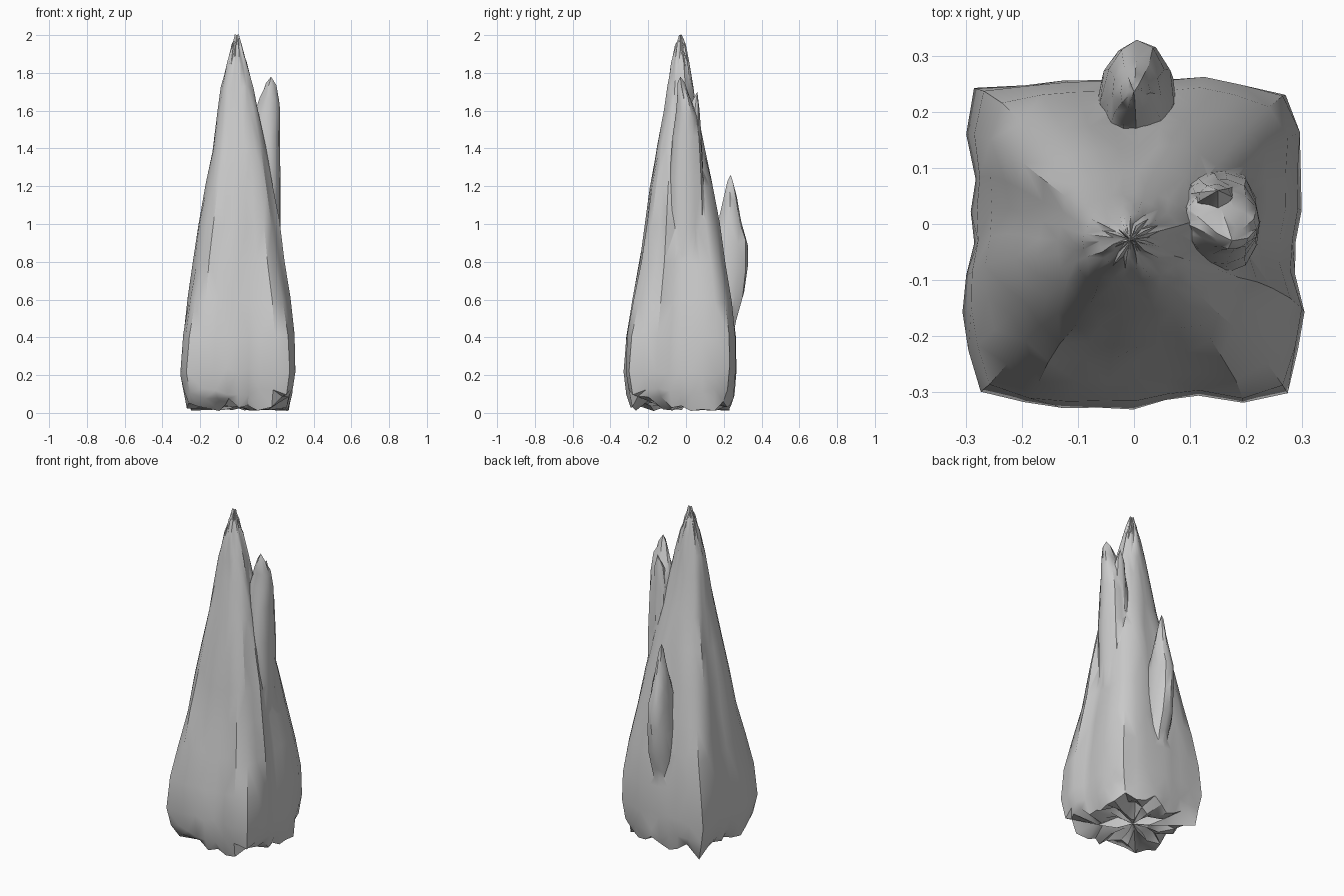
import bpy, bmesh, math, random
from mathutils import Vector, noise

random.seed(7)


def shard(name, rings, sides, tip, amp, seed, ragged=False):
    """Loft squarish rings (z, x0, x1, y0, y1, squareness) into a closed rock."""
    bm = bmesh.new()
    loops = []
    if ragged:  # broken underside: inner rings with uneven depth
        z, x0, x1, y0, y1, n = rings[0]
        for f in (0.3, 0.66):
            rings = rings[:]
            rings.insert(0 if f == 0.3 else 1,
                         (0.055, x0 * f, x1 * f, y0 * f, y1 * f, 3))
    for k, (z, x0, x1, y0, y1, n) in enumerate(rings):
        cx, cy, rx, ry = (x0 + x1) / 2, (y0 + y1) / 2, (x1 - x0) / 2, (y1 - y0) / 2
        loop = []
        for i in range(sides):
            a = 2 * math.pi * i / sides
            c, s = math.cos(a), math.sin(a)
            r = (abs(c) ** n + abs(s) ** n) ** (-1 / n)
            # vertical ridges and grooves that drift slowly with height
            w = noise.noise(Vector((c * 2.6, s * 2.6, z * 1.1 + seed)))
            w += 0.5 * noise.noise(Vector((c * 6, s * 6, z * 1.6 + seed + 9)))
            r *= 1.01 + amp * (w - 0.15)
            dz = 0
            if ragged and k < 3:
                dz = random.uniform(-0.045, 0.035)
                r *= random.uniform(0.94, 1.04)
            elif 0 < k:
                dz = random.uniform(-0.02, 0.02)
            loop.append(bm.verts.new((cx + rx * r * c, cy + ry * r * s, z + dz)))
        loops.append(loop)
    for lo, hi in zip(loops, loops[1:]):
        for i in range(sides):
            j = (i + 1) % sides
            bm.faces.new((lo[i], lo[j], hi[j], hi[i]))
    z, x0, x1, y0, y1, n = rings[0]
    bottom = bm.verts.new(((x0 + x1) / 2, (y0 + y1) / 2, z - 0.02))
    top = bm.verts.new(tip)
    for i in range(sides):
        j = (i + 1) % sides
        bm.faces.new((bottom, loops[0][j], loops[0][i]))
        bm.faces.new((top, loops[-1][i], loops[-1][j]))
    bmesh.ops.triangulate(bm, faces=bm.faces[:])
    bmesh.ops.recalc_face_normals(bm, faces=bm.faces[:])
    me = bpy.data.meshes.new(name)
    bm.to_mesh(me)
    bm.free()
    ob = bpy.data.objects.new(name, me)
    bpy.context.collection.objects.link(ob)
    return ob


# Main tapering spire with a ragged foot
spire = shard("rock_spire", [
    (0.055, -0.26, 0.27, -0.29, 0.24, 6),
    (0.11, -0.285, 0.285, -0.31, 0.25, 7),
    (0.22, -0.30, 0.298, -0.325, 0.257, 8),
    (0.40, -0.287, 0.293, -0.315, 0.256, 7),
    (0.60, -0.257, 0.27, -0.28, 0.237, 6),
    (0.80, -0.225, 0.235, -0.24, 0.205, 5),
    (1.00, -0.20, 0.21, -0.213, 0.175, 4),
    (1.20, -0.165, 0.18, -0.187, 0.135, 3.5),
    (1.40, -0.13, 0.145, -0.152, 0.095, 3),
    (1.60, -0.105, 0.105, -0.117, 0.055, 2.6),
    (1.72, -0.088, 0.082, -0.10, 0.038, 2.4),
    (1.84, -0.06, 0.05, -0.08, 0.018, 2.2),
    (1.93, -0.037, 0.022, -0.06, 0.0, 2),
    (1.985, -0.018, 0.004, -0.038, -0.018, 2),
], 32, (-0.007, -0.028, 2.0), 0.085, 3.1, ragged=True)

# Side pinnacle hugging the right flank
side = shard("side_pinnacle", [
    (0.75, 0.06, 0.225, -0.08, 0.09, 3),
    (1.00, 0.06, 0.222, -0.09, 0.10, 3),
    (1.25, 0.07, 0.222, -0.085, 0.09, 3),
    (1.45, 0.08, 0.22, -0.07, 0.08, 2.5),
    (1.58, 0.09, 0.222, -0.055, 0.06, 2.3),
    (1.66, 0.115, 0.217, -0.048, 0.03, 2),
    (1.73, 0.145, 0.203, -0.045, -0.005, 2),
], 14, (0.175, -0.03, 1.78), 0.10, 5.7)

# Small broken prong behind the side pinnacle
prong = shard("small_prong", [
    (1.30, 0.09, 0.18, -0.01, 0.09, 2.5),
    (1.50, 0.10, 0.185, 0.0, 0.08, 2.3),
    (1.62, 0.115, 0.175, 0.025, 0.072, 2),
], 9, (0.15, 0.06, 1.70), 0.10, 8.3)

# Free-standing shard on the back face
back = shard("back_shard", [
    (0.36, -0.04, 0.05, 0.15, 0.24, 2.3),
    (0.50, -0.06, 0.07, 0.12, 0.27, 2.3),
    (0.62, -0.065, 0.075, 0.11, 0.307, 2.2),
    (0.76, -0.06, 0.07, 0.11, 0.325, 2.2),
    (0.90, -0.05, 0.06, 0.12, 0.325, 2.2),
    (1.02, -0.04, 0.048, 0.17, 0.29, 2.1),
    (1.13, -0.025, 0.03, 0.20, 0.268, 2),
    (1.21, -0.012, 0.015, 0.22, 0.25, 2),
], 12, (0.0, 0.236, 1.26), 0.09, 1.9)

# Fuse the pieces into one weathered rock
bpy.context.view_layer.objects.active = spire
for part in (side, prong, back):
    mod = spire.modifiers.new("fuse", 'BOOLEAN')
    mod.operation = 'UNION'
    mod.solver = 'EXACT'
    mod.object = part
    bpy.ops.object.modifier_apply(modifier=mod.name)
    bpy.data.objects.remove(part)

bpy.ops.object.select_all(action='DESELECT')
spire.select_set(True)
bpy.ops.object.shade_smooth_by_angle(angle=math.radians(38))
